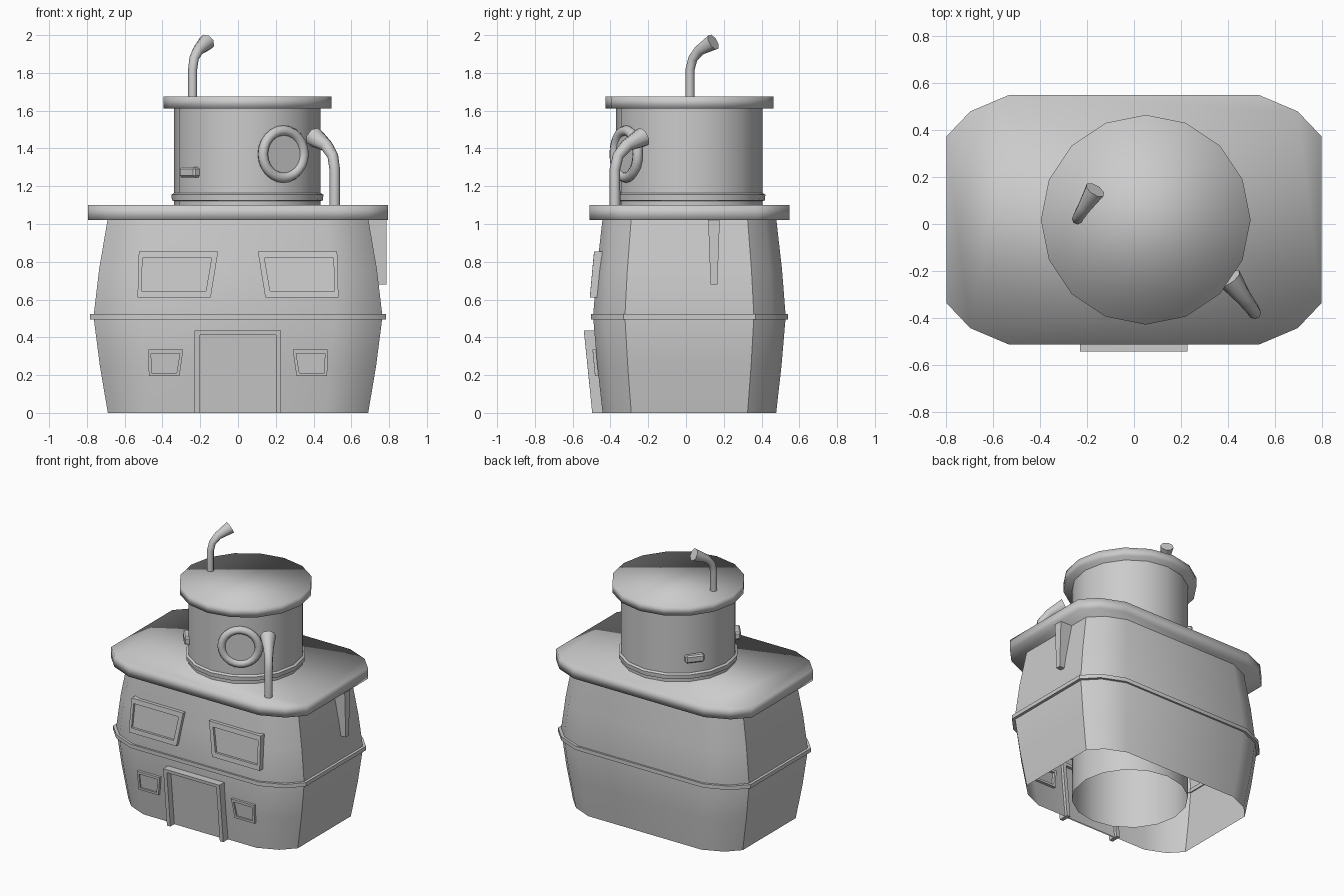
import bpy, bmesh, math
from mathutils import Vector, Euler

cube = bpy.data.objects.get("Cube")
if cube:
    bpy.data.objects.remove(cube, do_unlink=True)

grey = bpy.data.materials.new("plain_grey")
grey.use_nodes = True
GREY = (0.6, 0.6, 0.6, 1)
grey.diffuse_color = GREY
grey.node_tree.nodes["Principled BSDF"].inputs["Base Color"].default_value = GREY

CY = 0.018                       # shared depth centre of hull and tower
TOWER = Vector((0.05, CY, 0))    # tower axis


def finish(obj, name, smooth=None):
    """Name, colour and shade an object; smooth is an angle in degrees."""
    obj.name = obj.data.name = name
    obj.data.materials.clear()
    obj.data.materials.append(grey)
    if smooth:
        bpy.ops.object.select_all(action='DESELECT')
        obj.select_set(True)
        bpy.context.view_layer.objects.active = obj
        if smooth >= 180:
            bpy.ops.object.shade_smooth()
        else:
            bpy.ops.object.shade_smooth_by_angle(angle=math.radians(smooth))
    return obj


def from_bmesh(bm, name, smooth=None, recalc=True):
    if recalc:
        bmesh.ops.recalc_face_normals(bm, faces=bm.faces)
    mesh = bpy.data.meshes.new(name)
    bm.to_mesh(mesh)
    bm.free()
    obj = bpy.data.objects.new(name, mesh)
    bpy.context.collection.objects.link(obj)
    return finish(obj, name, smooth)


def loft(name, outline, rings, centre, caps=True, closed=False, smooth=40):
    """Stack scaled copies of an outline: rings are (scale, z)."""
    bm = bmesh.new()
    loops = [[bm.verts.new((centre[0] + x * s, centre[1] + y * s, z))
              for x, y in outline] for s, z in rings]
    pairs = list(zip(loops, loops[1:]))
    if closed:
        pairs.append((loops[-1], loops[0]))
    n = len(outline)
    for a, b in pairs:
        for i in range(n):
            j = (i + 1) % n
            bm.faces.new((a[i], a[j], b[j], b[i]))
    if caps:
        bm.faces.new(loops[0][::-1])
        bm.faces.new(loops[-1])
    return from_bmesh(bm, name, smooth, recalc=caps or closed)


# Plan outlines: cut-corner rectangle and sixteen-sided circle
corner = [(0.795, 0.355), (0.695, 0.46), (0.53, 0.53)]
half = corner + [(-x, y) for x, y in corner[::-1]]
plan = half + [(-x, -y) for x, y in half]
circle = [(math.cos(a * math.pi / 8), math.sin(a * math.pi / 8)) for a in range(16)]

# Hull, belt and flat roof
HULL = [(0.867, 0), (0.92, 0.25), (0.962, 0.51), (0.925, 0.76), (0.867, 1.03)]
loft("hull", plan, HULL, (0, CY), caps=False)
loft("belt", plan, [(0.95, 0.495), (0.985, 0.495), (0.985, 0.523), (0.95, 0.523)],
     (0, CY), caps=False, closed=True)
loft("hull_roof", plan, [(1, 1.02), (1, 1.1)], (0, CY), smooth=180)

# Tower, base ring and cap
loft("tower", circle, [(0.388, 0), (0.388, 1.62)], TOWER, caps=False)
loft("tower_base_ring", circle,
     [(0.38, 1.12), (0.4, 1.125), (0.402, 1.155), (0.38, 1.17)], TOWER,
     caps=False, closed=True)
loft("tower_roof", circle, [(0.445, 1.612), (0.445, 1.675)], TOWER, smooth=180)


def wall_y(z):
    """Depth of the hull's front wall at height z."""
    for (s0, z0), (s1, z1) in zip(HULL, HULL[1:]):
        if z <= z1:
            return CY - 0.53 * (s0 + (s1 - s0) * (z - z0) / (z1 - z0))


def frame(name, outer, inner, proud, panel, open_bottom=False):
    """Raised border following the front wall, with a thin panel inside."""
    bm = bmesh.new()

    def loop(points, out):
        return [bm.verts.new((x, wall_y(z) - out, z)) for x, z in points]
    rows = [loop(outer, -0.02), loop(outer, proud), loop(inner, proud), loop(inner, -0.02)]
    count = len(outer)
    for a, b in zip(rows, rows[1:] + rows[:1]):
        for i in range(count - 1 if open_bottom else count):
            j = (i + 1) % count
            bm.faces.new((a[i], a[j], b[j], b[i]))
    if open_bottom:
        for i in (0, -1):
            bm.faces.new([r[i] for r in rows])
    from_bmesh(bm, name + "_frame")
    bm = bmesh.new()
    bm.faces.new(loop(inner, panel)[::-1])
    pane = from_bmesh(bm, name + "_panel", recalc=False)
    if pane.data.polygons[0].normal.y > 0:
        pane.data.flip_normals()


# Front windows, mirrored left and right
windows = {
    "upper_window": ([(0.105, 0.855), (0.525, 0.855), (0.532, 0.61), (0.145, 0.61)],
                     [(0.14, 0.82), (0.505, 0.82), (0.512, 0.645), (0.17, 0.645)], 0.025),
    "lower_window": ([(0.29, 0.335), (0.475, 0.335), (0.472, 0.195), (0.31, 0.195)],
                     [(0.308, 0.315), (0.46, 0.315), (0.457, 0.212), (0.325, 0.212)], 0.018),
}
for name, (outer, inner, proud) in windows.items():
    for side, sign in (("left", 1), ("right", -1)):
        frame(side + "_" + name, [(sign * x, z) for x, z in outer],
              [(sign * x, z) for x, z in inner], proud, 0.008)

# Door
frame("door", [(-0.23, 0), (-0.23, 0.435), (0.228, 0.435), (0.228, 0)],
      [(-0.202, 0), (-0.202, 0.412), (0.2, 0.412), (0.2, 0)], 0.055, 0.009, open_bottom=True)

# Tapered bracket under the left eave
bm = bmesh.new()
rows = []
for z, w in ((0.68, 0.018), (1.03, 0.031)):
    rows.append([bm.verts.new((x, 0.148 + w * s, z))
                 for x, s in ((0.66, -1), (0.785, -1), (0.785, 1), (0.66, 1))])
for i in range(4):
    j = (i + 1) % 4
    bm.faces.new((rows[0][i], rows[0][j], rows[1][j], rows[1][i]))
bm.faces.new(rows[0][::-1])
bm.faces.new(rows[1])
from_bmesh(bm, "side_bracket")


def pipe(name, path):
    """Round pipe along (x, y, z, radius) points."""
    curve = bpy.data.curves.new(name, 'CURVE')
    curve.dimensions = '3D'
    curve.bevel_depth = 1
    curve.bevel_resolution = 2
    curve.use_fill_caps = True
    spline = curve.splines.new('POLY')
    spline.points.add(len(path) - 1)
    for point, (x, y, z, r) in zip(spline.points, path):
        point.co = (x, y, z, 1)
        point.radius = r
    obj = bpy.data.objects.new(name, curve)
    bpy.context.collection.objects.link(obj)
    bpy.ops.object.select_all(action='DESELECT')
    obj.select_set(True)
    bpy.context.view_layer.objects.active = obj
    bpy.ops.object.convert(target='MESH')
    finish(bpy.context.object, name, 50)


# Flared vent pipes
pipe("tower_vent", [(-0.24, 0.022, 1.62, 0.024), (-0.24, 0.022, 1.82, 0.024),
                    (-0.233, 0.036, 1.875, 0.025), (-0.212, 0.07, 1.918, 0.029),
                    (-0.165, 0.145, 1.963, 0.045)])
pipe("deck_vent", [(0.512, -0.376, 1.06, 0.028), (0.512, -0.376, 1.29, 0.028),
                   (0.502, -0.36, 1.36, 0.029), (0.468, -0.315, 1.415, 0.034),
                   (0.405, -0.23, 1.46, 0.054)])


def on_tower(degrees, distance, z):
    a = math.radians(degrees)
    return TOWER + Vector((math.cos(a) * distance, math.sin(a) * distance, z))


# Porthole with rim and glass
facing = -60.5
tilt = Euler((0, math.pi / 2, math.radians(facing)))
bpy.ops.mesh.primitive_torus_add(major_radius=0.124, minor_radius=0.028, major_segments=24,
                                 minor_segments=8, location=on_tower(facing, 0.385, 1.37),
                                 rotation=tilt)
finish(bpy.context.object, "porthole_rim", 60)
bpy.ops.mesh.primitive_circle_add(vertices=24, radius=0.115, fill_type='NGON',
                                  location=on_tower(facing, 0.392, 1.37), rotation=tilt)
finish(bpy.context.object, "porthole_glass")

# Small steps on the tower wall
for name, angle in (("front_step", -141), ("back_step", 141)):
    bpy.ops.mesh.primitive_cube_add(size=1, location=on_tower(angle, 0.375, 1.273),
                                    rotation=(0, 0, math.radians(angle)))
    step = finish(bpy.context.object, name)
    step.scale = (0.08, 0.13, 0.055)
    bpy.ops.object.transform_apply(location=False, rotation=False, scale=True)
    bevel = step.modifiers.new("soft_edges", 'BEVEL')
    bevel.width = 0.01
